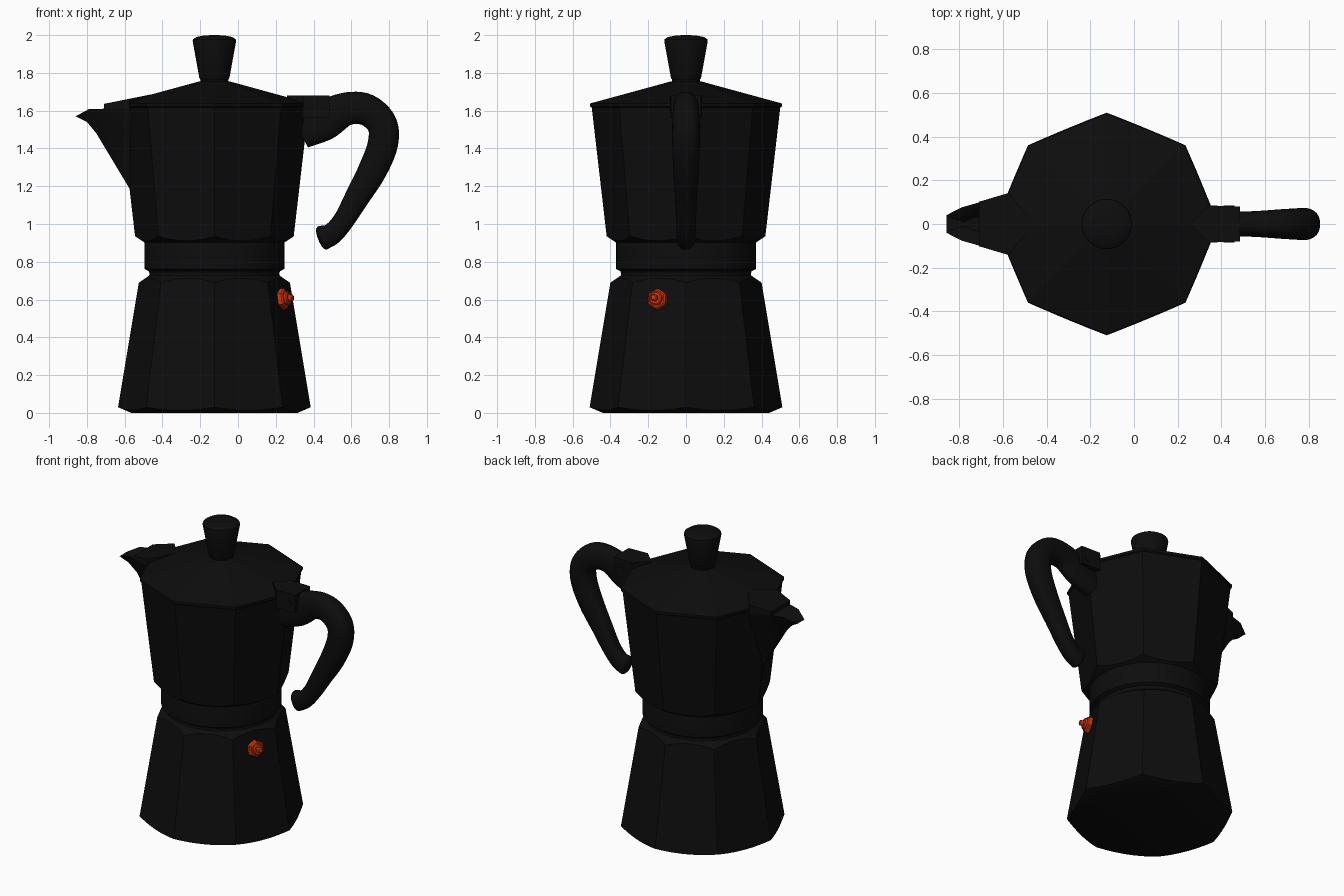
import bpy, bmesh, math
from mathutils import Vector, Matrix

if "Cube" in bpy.data.objects:
    bpy.data.objects.remove(bpy.data.objects["Cube"], do_unlink=True)

AXIS_X = -0.125  # pot axis


def material(name, rgb):
    m = bpy.data.materials.new(name)
    m.use_nodes = True
    m.diffuse_color = (*rgb, 1)
    bsdf = next(n for n in m.node_tree.nodes if n.type == 'BSDF_PRINCIPLED')
    bsdf.inputs["Base Color"].default_value = (*rgb, 1)
    return m


BLACK = material("black", (0.004, 0.004, 0.004))
RED = material("orange_red", (0.62, 0.035, 0.006))


def loft(name, rings, mat=BLACK, smooth=True):
    """Skin a list of equal-length point rings and cap both ends."""
    bm = bmesh.new()
    rows = [[bm.verts.new(p) for p in ring] for ring in rings]
    n = len(rows[0])
    for a, b in zip(rows, rows[1:]):
        for i in range(n):
            j = (i + 1) % n
            bm.faces.new((a[i], a[j], b[j], b[i]))
    bm.faces.new(rows[0])
    bm.faces.new(rows[-1])
    bmesh.ops.recalc_face_normals(bm, faces=bm.faces)
    mesh = bpy.data.meshes.new(name)
    bm.to_mesh(mesh)
    bm.free()
    mesh.materials.append(mat)
    ob = bpy.data.objects.new(name, mesh)
    bpy.context.collection.objects.link(ob)
    if smooth:
        shade(ob)
    return ob


def activate(ob):
    bpy.ops.object.select_all(action='DESELECT')
    ob.select_set(True)
    bpy.context.view_layer.objects.active = ob


def shade(ob):
    activate(ob)
    bpy.ops.object.shade_smooth_by_angle(angle=math.radians(30))


def turned(name, profile, sides=96, mat=BLACK, smooth=True, x=AXIS_X):
    """Turn (radius, height) pairs around a vertical axis."""
    rings = [[(x + r * math.cos(math.tau * i / sides), r * math.sin(math.tau * i / sides), z)
              for i in range(sides)] for r, z in profile]
    return loft(name, rings, mat, smooth)


def trim(ob, profile):
    """Keep only what lies inside a turned shape, giving curved corner chamfers."""
    cutter = turned("cutter", profile, 128, smooth=False)
    cutter.hide_render = True
    mod = ob.modifiers.new("trim", 'BOOLEAN')
    mod.operation = 'INTERSECT'
    mod.solver = 'EXACT'
    mod.object = cutter
    activate(ob)
    bpy.ops.object.modifier_apply(modifier=mod.name)
    bpy.data.objects.remove(cutter, do_unlink=True)
    shade(ob)


def prism(name, outline, top, bottom):
    """Extrude a plan outline; top and bottom give heights at x."""
    return loft(name, [[(x, y, f(x)) for x, y in outline] for f in (bottom, top)], smooth=False)


# Octagonal water chamber with rounded-off foot and shoulder
chamber = turned("water_chamber", [(0.5233, -0.05), (0.51, 0.03), (0.3817, 0.8)], 8, smooth=False)
chamber.data.vertices.foreach_set  # keep straight sides
for v in chamber.data.vertices:
    r = 0.515 - v.co.z / 6
    d = Vector((v.co.x - AXIS_X, v.co.y)).normalized() * r
    v.co.x, v.co.y = AXIS_X + d.x, d.y
trim(chamber, [(0.44, 0), (0.58, 0.06), (0.58, 0.57), (0.355, 0.72)])

# Round threaded collar with a groove beneath it
turned("collar", [(0.345, 0.68), (0.355, 0.72), (0.345, 0.728), (0.343, 0.738), (0.348, 0.75),
                  (0.37, 0.762), (0.37, 0.9), (0.36, 0.94)])

# Octagonal upper jug
jug = turned("jug", [(0.409, 0.84), (0.5, 1.625)], 8, smooth=False)
trim(jug, [(0.36, 0.895), (0.42, 0.935), (0.6, 1.05), (0.6, 1.62)])

# Faceted lid and knob
turned("lid", [(0.498, 1.615), (0.508, 1.622), (0.508, 1.638), (0.08, 1.755)], 8, smooth=False)
turned("knob", [(0.078, 1.74), (0.073, 1.762), (0.08, 1.775), (0.115, 1.968), (0.113, 1.978),
                (0.095, 1.99), (0.06, 1.997), (0.02, 2.0)], 48)


# Pouring spout: each ring runs wall, lip side, nose, and mirrored back
def spout_ring(wall, side, nose):
    half = [wall, side, nose]
    return [Vector(p) for p in half] + [Vector((x, -y, z)) for x, y, z in reversed(half)]


loft("spout", [
    spout_ring((-0.54, 0.004, 1.19), (-0.573, 0.003, 1.19), (-0.576, 0.002, 1.19)),
    spout_ring((-0.55, 0.105, 1.48), (-0.69, 0.048, 1.48), (-0.75, 0.012, 1.48)),
    spout_ring((-0.55, 0.13, 1.55), (-0.73, 0.072, 1.54), (-0.80, 0.03, 1.54)),
    spout_ring((-0.55, 0.145, 1.615), (-0.79, 0.076, 1.608), (-0.86, 0.04, 1.57)),
    spout_ring((-0.55, 0.13, 1.612), (-0.775, 0.064, 1.602), (-0.845, 0.03, 1.568)),
    spout_ring((-0.56, 0.06, 1.53), (-0.73, 0.03, 1.53), (-0.78, 0.01, 1.54)),
])

# Lid flap over the spout
prism("spout_flap", [(-0.46, 0), (-0.575, 0.142), (-0.71, 0.102), (-0.71, -0.102), (-0.575, -0.142)],
      lambda x: 1.636 + (x + 0.71) * 0.2, lambda x: 1.61)

# Hinge block and pin
prism("hinge_block", [(0.26, 0), (0.345, 0.085), (0.485, 0.08), (0.485, -0.08), (0.345, -0.085)],
      lambda x: 1.68, lambda x: 1.56)
pin = turned("hinge_pin", [(0.025, -0.085), (0.025, 0.085)], 24, x=0)
pin.matrix_world = Matrix.Translation((0.435, 0, 1.61)) @ Matrix.Rotation(math.pi / 2, 4, 'X')

# Handle stations: x, z, half thickness, half width
stations = [Vector(s) for s in (
    (0.33, 1.48, 0.085, 0.05), (0.45, 1.545, 0.105, 0.055), (0.57, 1.608, 0.088, 0.06),
    (0.68, 1.605, 0.084, 0.068), (0.762, 1.53, 0.08, 0.073), (0.766, 1.42, 0.08, 0.073),
    (0.71, 1.28, 0.076, 0.067), (0.63, 1.14, 0.065, 0.058), (0.56, 1.02, 0.056, 0.053),
    (0.50, 0.95, 0.058, 0.05), (0.445, 0.925, 0.066, 0.048))]


def spline(pts, steps):
    pts = [2 * pts[0] - pts[1]] + pts + [2 * pts[-1] - pts[-2]]
    for a, b, c, d in zip(pts, pts[1:], pts[2:], pts[3:]):
        for k in range(steps):
            t = k / steps
            yield 0.5 * (2 * b + (c - a) * t + (2 * a - 5 * b + 4 * c - d) * t * t
                         + (3 * b - a - 3 * c + d) * t ** 3)
    yield pts[-2]


def squircle(u):
    return math.copysign(abs(u) ** 0.85, u)


path = list(spline(stations, 6))
tip_dir = (path[-1] - path[-2]).to_2d().normalized()
end = path[-1]
for k in (0.5, 0.8, 0.95):  # rounded tip
    s = math.sqrt(1 - k * k)
    p = end.to_2d() + tip_dir * 0.022 * k
    path.append(Vector((p.x, p.y, end.z * s, end.w * s)))
rings = []
for i, p in enumerate(path):
    t = (path[min(i + 1, len(path) - 1)] - path[max(i - 1, 0)]).to_2d().normalized()
    ring = []
    for k in range(28):
        a = math.tau * k / 28
        u, w = squircle(math.cos(a)) * p.z, squircle(math.sin(a)) * p.w
        ring.append((p.x - t.y * u, w, p.y + t.x * u))
    rings.append(ring)
loft("handle", rings)

# Safety valve, square to the sloping wall right of the handle
facing = Matrix.Rotation(math.radians(-22.5), 4, 'Z') @ Matrix.Rotation(math.radians(81), 4, 'Y')
seat = Matrix.Translation((AXIS_X + 0.38 * math.cos(math.pi / 8), -0.38 * math.sin(math.pi / 8), 0.6))
for name, profile, sides in (
        ("valve_nut", [(0.05, -0.02), (0.057, 0), (0.057, 0.025), (0.048, 0.033)], 6),
        ("valve_body", [(0.036, 0.02), (0.036, 0.044), (0.03, 0.05)], 24),
        ("valve_tip", [(0.018, 0.04), (0.018, 0.068), (0.012, 0.073)], 16)):
    part = turned(name, profile, sides, RED, x=0)
    part.matrix_world = seat @ facing
